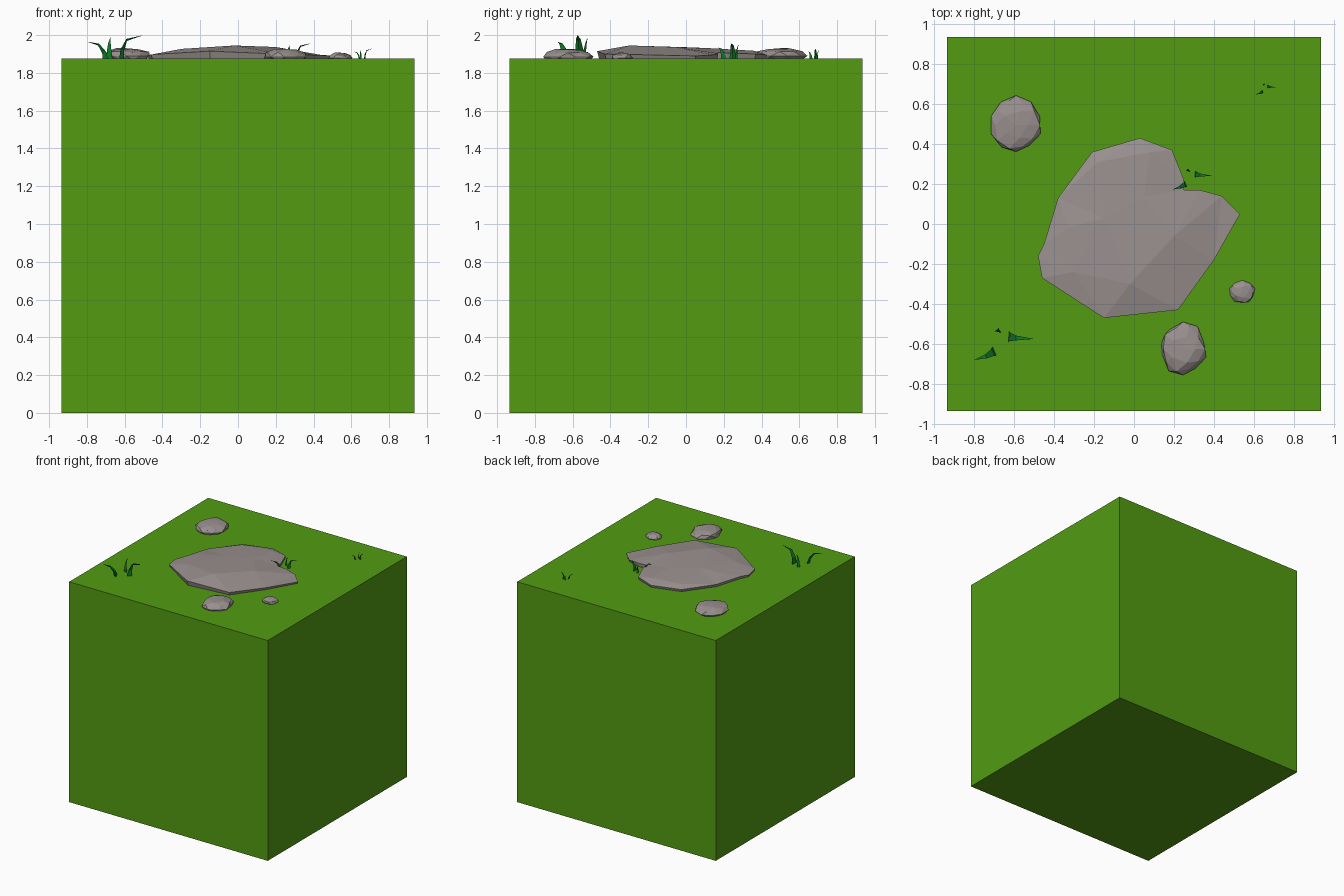
import bpy, bmesh, random
from math import pi
from mathutils import Vector
from mathutils.geometry import delaunay_2d_cdt

if "Cube" in bpy.data.objects:
    bpy.data.objects.remove(bpy.data.objects["Cube"])

TOP = 1.875
HALF = 0.935


def material(name, color):
    m = bpy.data.materials.new(name)
    m.diffuse_color = (*color, 1)
    m.use_nodes = True
    m.node_tree.nodes["Principled BSDF"].inputs["Base Color"].default_value = m.diffuse_color
    return m


TURF = material("turf_green", (0.085, 0.33, 0.006))
STONE = material("stone_grey", (0.32, 0.28, 0.275))
BLADE = material("blade_green", (0.005, 0.2, 0.025))


def finish(bm, name, mat):
    bmesh.ops.recalc_face_normals(bm, faces=bm.faces)
    me = bpy.data.meshes.new(name)
    bm.to_mesh(me)
    bm.free()
    me.materials.append(mat)
    ob = bpy.data.objects.new(name, me)
    bpy.context.collection.objects.link(ob)
    return ob


# Grass block
bm = bmesh.new()
bmesh.ops.create_cube(bm, size=1)
bmesh.ops.scale(bm, vec=(2 * HALF, 2 * HALF, TOP), verts=bm.verts)
bmesh.ops.translate(bm, vec=(0, 0, TOP / 2), verts=bm.verts)
finish(bm, "grass_block", TURF)

# Flat boulder: rim outline plus a few crown points, heights above the turf
rim = [(.53, .05, .015), (.44, .14, .02), (.33, .17, .028), (.25, .17, .032),
       (.25, .22, .03), (.19, .37, .025), (.03, .43, .02), (-.21, .36, .02),
       (-.38, .13, .022), (-.45, -.10, .022), (-.48, -.16, .018), (-.46, -.27, .022),
       (-.15, -.47, .04), (.22, -.43, .025), (.40, -.18, .02)]
crown = [(-.02, -.30, .07), (.20, -.06, .062), (-.15, .03, .06), (.08, .36, .042),
         (-.18, .31, .042), (-.30, -.24, .052), (.05, .14, .055), (-.33, -.02, .046)]
pts = rim + crown
n = len(rim)
_, _, faces, _, _, _ = delaunay_2d_cdt(
    [Vector(p[:2]) for p in pts], [(i, (i + 1) % n) for i in range(n)], [], 1, 1e-5)
bm = bmesh.new()
vs = [bm.verts.new((x, y, TOP + z)) for x, y, z in pts]
low = [bm.verts.new((x * .97, y * .97, TOP - .02)) for x, y, z in rim]
for f in faces:
    bm.faces.new([vs[i] for i in f])
for i in range(n):
    j = (i + 1) % n
    bm.faces.new((vs[i], low[i], low[j], vs[j]))
bm.faces.new(low)
finish(bm, "flat_boulder", STONE)


# Loose stones: jittered, flattened icospheres half sunk in the turf
def stone(name, center, radii, seed):
    rnd = random.Random(seed)
    bm = bmesh.new()
    bmesh.ops.create_icosphere(bm, subdivisions=2, radius=1)
    for v in bm.verts:
        v.co *= rnd.uniform(.9, 1.07)
        v.co.z = min(v.co.z, .9)
        v.co = Vector(center) + Vector(a * r for a, r in zip(v.co, radii))
    finish(bm, name, STONE)


stone("stone_back_left", (-.59, .495, TOP + .015), (.125, .14, .045), 3)
stone("stone_front", (.245, -.625, TOP + .01), (.117, .13, .045), 5)
stone("stone_small", (.54, -.34, TOP + .005), (.064, .058, .03), 8)


# Grass blades: tapered ridged strips bent along a short path
def blade(bm, path, width):
    path = [Vector(p) for p in path]
    lean = path[-1] - path[0]
    lean.z = 0
    lean.normalize()
    side = Vector((-lean.y, lean.x, 0))
    rings = []
    for i, p in enumerate(path[:-1]):
        w = width * (1 - i / (len(path) - 1)) ** .8
        up = (path[i + 1] - p).normalized()
        back = side.cross(up)
        rings.append([bm.verts.new(c) for c in
                      (p + side * w / 2, p + back * w * .45, p - side * w / 2)])
    tip = bm.verts.new(path[-1])
    for a, b in zip(rings, rings[1:]):
        for k in range(3):
            m = (k + 1) % 3
            bm.faces.new((a[k], a[m], b[m], b[k]))
    for k in range(3):
        bm.faces.new((rings[-1][k], rings[-1][(k + 1) % 3], tip))
    bm.faces.new(rings[0])


BLADES = [
    ([(-.045, -.035, -.01), (-.058, -.043, .04), (-.09, -.062, .08), (-.15, -.08, .09)], .05),
    ([(-.03, .06, -.01), (-.032, .06, .04), (-.031, .068, .08), (-.025, .08, .115)], .035),
    ([(.022, .035, -.01), (.03, .035, .05), (.06, .03, .105), (.15, .025, .125)], .058),
]


def tuft(name, x, y, s, sz):
    bm = bmesh.new()
    for path, width in BLADES:
        blade(bm, path, width)
    bmesh.ops.scale(bm, vec=(s, s, sz), verts=bm.verts)
    bmesh.ops.translate(bm, vec=(x, y, TOP), verts=bm.verts)
    finish(bm, name, BLADE)


tuft("grass_tuft_large", -.65, -.6, 1, 1)
tuft("grass_tuft_medium", .29, .225, .66, .66)
tuft("grass_tuft_small", .66, .675, .34, .43)
